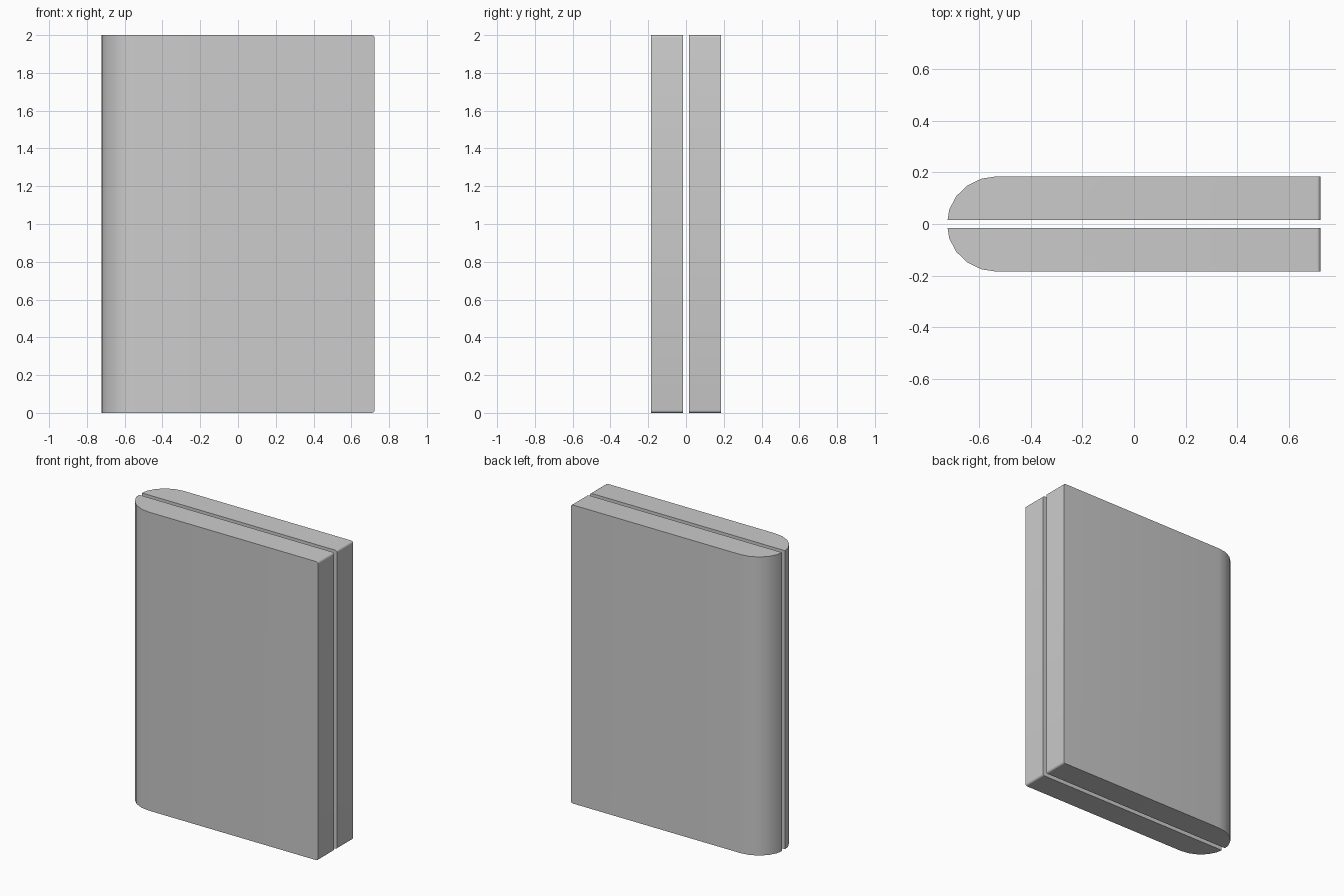
import bpy, bmesh, math

if "Cube" in bpy.data.objects:
    bpy.data.objects.remove(bpy.data.objects["Cube"])

HEIGHT, X_END, GAP, HALF_T = 2.0, 0.723, 0.016, 0.185
R = 0.014  # small rounding on the square end


def make_half(name, side):
    # Plan profile: rounded spine cut by the gap, square far end
    pts = [(X_END, GAP), (X_END, HALF_T)]
    for k in range(5):
        a = math.radians(18 * k)
        pts.append((-0.531 - 0.195 * math.sin(a), HALF_T * math.cos(a)))
    pts.append((-X_END, GAP))

    bm = bmesh.new()
    face = bm.faces.new([bm.verts.new((x, side * y, 0)) for x, y in pts])
    ext = bmesh.ops.extrude_face_region(bm, geom=[face])
    top = [v for v in ext["geom"] if isinstance(v, bmesh.types.BMVert)]
    bmesh.ops.translate(bm, verts=top, vec=(0, 0, HEIGHT))

    # Soften the top and bottom edges of the square end
    edges = [e for e in bm.edges
             if all(v.co.x > X_END - 0.001 for v in e.verts)
             and abs(e.verts[0].co.z - e.verts[1].co.z) < 0.001]
    bmesh.ops.bevel(bm, geom=edges, offset=R, segments=4, profile=0.5,
                    affect='EDGES')
    bmesh.ops.recalc_face_normals(bm, faces=bm.faces)

    mesh = bpy.data.meshes.new(name)
    bm.to_mesh(mesh)
    bm.free()
    obj = bpy.data.objects.new(name, mesh)
    bpy.context.collection.objects.link(obj)
    bpy.ops.object.select_all(action='DESELECT')
    obj.select_set(True)
    bpy.context.view_layer.objects.active = obj
    bpy.ops.object.shade_smooth_by_angle(angle=math.radians(35))


# Two mirrored slabs with a narrow gap between them
make_half("front_slab", -1)
make_half("back_slab", 1)
